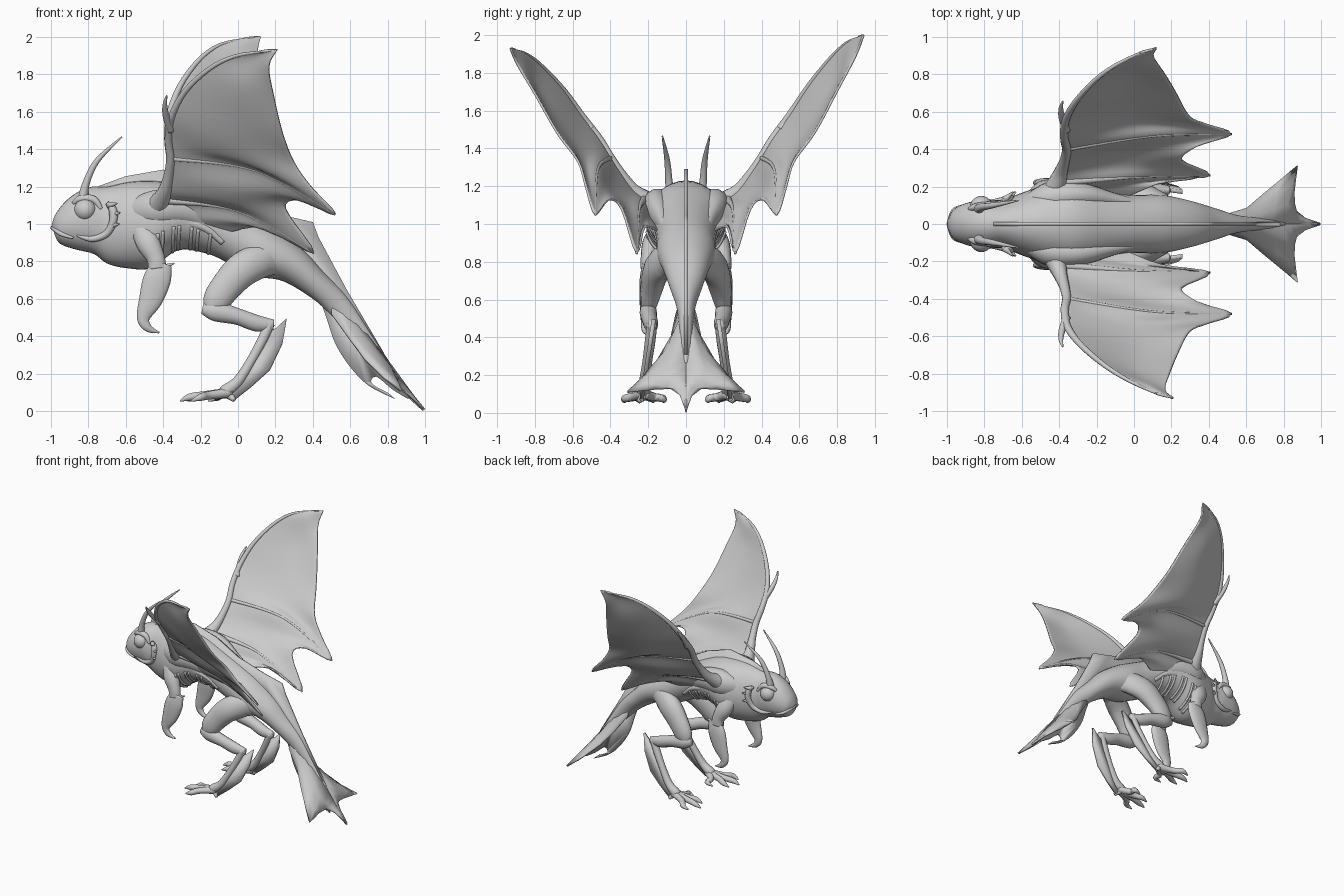
import bpy, bmesh, math
from mathutils import Vector


def spline(pts, n):
    """Catmull-Rom through tuples of any length."""
    out = []
    for i in range(len(pts) - 1):
        a, b, c, d = pts[max(i - 1, 0)], pts[i], pts[i + 1], pts[min(i + 2, len(pts) - 1)]
        for k in range(n):
            t = k / n
            out.append(tuple(0.5 * (2 * q + (r - p) * t + (2 * p - 5 * q + 4 * r - s) * t * t
                                    + (3 * q - p - 3 * r + s) * t ** 3)
                             for p, q, r, s in zip(a, b, c, d)))
    out.append(tuple(pts[-1]))
    return out


def finish(name, bm, thick=0):
    bmesh.ops.recalc_face_normals(bm, faces=bm.faces)
    me = bpy.data.meshes.new(name)
    bm.to_mesh(me)
    bm.free()
    ob = bpy.data.objects.new(name, me)
    bpy.context.collection.objects.link(ob)
    for p in me.polygons:
        p.use_smooth = True
    if thick:
        m = ob.modifiers.new("thickness", 'SOLIDIFY')
        m.thickness, m.offset = thick, 0
    return ob


def loft(name, rings, closed=True, thick=0):
    bm = bmesh.new()
    vs = [[bm.verts.new(p) for p in r] for r in rings]
    n = len(vs[0])
    for a, b in zip(vs, vs[1:]):
        for i in range(n if closed else n - 1):
            j = (i + 1) % n
            bm.faces.new((a[i], a[j], b[j], b[i]))
    if closed:
        bm.faces.new(vs[0])
        bm.faces.new(vs[-1])
    return finish(name, bm, thick)


def limb(name, pts, s=1, n=6, seg=14):
    """Tapered tube; points are x, y, z, half width across, half depth."""
    pts = spline([(p[0], p[1] * s) + tuple(p[2:]) + ((p[3],) if len(p) == 4 else ()) for p in pts], n)
    rings = []
    for i, p in enumerate(pts):
        t = (Vector(pts[min(i + 1, len(pts) - 1)][:3]) - Vector(pts[max(i - 1, 0)][:3])).normalized()
        side = Vector((0, 1, 0))
        side = (side - t * t.dot(side)).normalized()
        up = t.cross(side)
        rings.append([Vector(p[:3]) + side * max(p[3], .002) * math.cos(a) + up * max(p[4], .002) * math.sin(a)
                      for a in (2 * math.pi * k / seg for k in range(seg))])
    return loft(name, rings)


def sheet(name, outline, thick):
    bm = bmesh.new()
    bm.faces.new([bm.verts.new(p) for p in outline])
    return finish(name, bm, thick)


# Body from snout to tail: top x, z, bottom x, z, half width
body = spline([(-.995, .995, -.98, .945, .03), (-.97, 1.06, -.95, .895, .08), (-.9, 1.14, -.87, .865, .115),
               (-.8, 1.195, -.77, .84, .13), (-.7, 1.2, -.7, .79, .13), (-.58, 1.225, -.6, .765, .17),
               (-.45, 1.23, -.46, .765, .21), (-.3, 1.21, -.32, .86, .205), (-.12, 1.13, -.16, .84, .17),
               (.05, 1.05, -.03, .78, .155), (.2, .97, .1, .72, .155), (.35, .86, .24, .695, .125),
               (.46, .74, .4, .6, .085), (.59, .6, .51, .5, .047), (.73, .385, .67, .34, .03),
               (.87, .175, .83, .15, .02), (1.0, .012, .985, .003, .004)], 5)


def body_point(st, a):
    xt, zt, xb, zb, w = st
    u = math.sin(a)
    return ((xt + xb) / 2 + (xt - xb) / 2 * u, w * math.cos(a), (zt + zb) / 2 + (zt - zb) / 2 * u)


loft("body", [[body_point(s, 2 * math.pi * k / 32) for k in range(32)] for s in body])

# Thin ridge along the back with a raised peak
ridge = [(-.75, 1.2), (-.6, 1.255), (-.4, 1.29), (-.2, 1.23), (0, 1.12), (.25, 1.045), (.4, 1.01), (.43, .93),
         (.58, .65), (.78, .31), (.7, .36), (.5, .6), (.3, .8), (0, .95), (-.4, 1.1), (-.7, 1.1)]
sheet("back_crest", [(x, 0, z) for x, z in ridge], .02)

# Lower tail fin with hooked tip
keel = spline([(.45, .56), (.475, .49), (.52, .36), (.6, .235), (.7, .135), (.84, .065)], 4)
keel += spline([(.8, .1), (.74, .13), (.71, .16), (.74, .185), (.82, .12), (.9, .07)], 3)
keel += [(.95, .06), (.75, .33), (.58, .55)]
sheet("tail_keel", [(x, 0, z) for x, z in keel], .016)

# Wing membrane rows, leading edge / middle / trailing edge, from tip to flank
wing = [(.12, .905, 1.92, .16, .915, 1.925, .21, .93, 1.93),
        (-.02, .84, 1.895, .08, .86, 1.87, .165, .89, 1.84),
        (-.15, .76, 1.83, .02, .80, 1.74, .19, .80, 1.69),
        (-.28, .65, 1.71, 0, .70, 1.58, .24, .68, 1.48),
        (-.355, .55, 1.57, 0, .60, 1.43, .30, .57, 1.33),
        (-.37, .46, 1.45, .02, .53, 1.34, .39, .53, 1.2),
        (-.36, .40, 1.35, .1, .47, 1.285, .52, .48, 1.05),
        (-.37, .34, 1.26, 0, .40, 1.19, .33, .41, 1.13),
        (-.39, .28, 1.18, -.03, .32, 1.115, .255, .34, 1.08),
        (-.41, .22, 1.13, 0, .25, 1.07, .405, .26, .845),
        (-.43, .17, 1.09, -.15, .2, 1.03, .15, .22, .985),
        (-.43, .15, 1.02, -.25, .15, 1.0, -.08, .13, .95)]


def warp(p, s):
    """The left wing tip is lifted slightly higher than the right one."""
    w = max(0, (p[2] - 1.3) / .63) ** 2.5 if s > 0 else 0
    return (p[0] - .09 * w, p[1] + .01 * w, p[2] + .07 * w) + tuple(p[3:])


for s, tag in ((1, "left"), (-1, "right")):
    rows = [spline([warp(r[i:i + 3], s) for i in (0, 3, 6)], 8) for r in spline(wing, 4)]
    loft(tag + "_wing", [[(x, y * s, z) for x, y, z in r] for r in rows], False, .012)

    # Wing bones: arm with leading edge, two fingers, thumb claw
    edge_r = [.006, .01, .013, .016, .02, .022, .024, .027, .036, .05, .06, .06]
    limb(tag + "_wing_arm", [warp(r[:3], s) + (q,) for r, q in zip(wing, edge_r)], s, 4)
    limb(tag + "_wing_tip", [warp(wing[0][i:i + 3], s) + (q,) for i, q in ((0, .007), (3, .008), (6, .003))], s, 3, 8)
    for row, r0 in ((6, .014), (9, .025)):
        r = wing[row]
        limb(tag + "_wing_finger", [warp(r[i:i + 3], s) + (q,) for i, q in ((0, r0), (3, .009), (6, .007))], s, 8, 10)
    limb(tag + "_thumb", [(-.36, .5, 1.5, .022), (-.385, .57, 1.58, .018), (-.39, .62, 1.64, .012),
                          (-.38, .655, 1.685, .004)], s)
    limb(tag + "_shoulder", [(-.6, .1, 1.05, .03, .05), (-.45, .14, 1.08, .085, .1), (-.3, .155, 1.085, .07, .09),
                             (-.12, .13, 1.02, .04, .06), (.02, .11, .97, .02, .03)], s)
    limb(tag + "_flank_fold", [(-.45, .17, .88, .02), (-.42, .175, .97, .025), (-.32, .175, 1.01, .025),
                               (-.18, .16, .98, .022), (-.08, .14, .9, .016)], s)
    # Ribs wrap the hollow belly
    for k in range(7):
        st = body[31 + k * 3 // 2]
        limb("rib", [(x, y, z, .01) for x, y, z in (body_point(st, -a) for a in (.25, .6, 1.0, 1.35))], s, 3, 6)

    # Head: eye, horn, cheek frill, lips
    bpy.ops.mesh.primitive_uv_sphere_add(segments=24, ring_count=14, radius=.06, location=(-.815, .09 * s, 1.075))
    bpy.context.object.name = tag + "_eye"
    bpy.ops.object.shade_smooth()
    limb(tag + "_brow", [(-.88, .08, 1.11, .01), (-.84, .092, 1.135, .02), (-.77, .1, 1.13, .02),
                         (-.73, .11, 1.08, .01)], s)
    limb(tag + "_horn", [(-.83, .08, 1.12, .03), (-.81, .09, 1.22, .02), (-.75, .1, 1.34, .015),
                         (-.62, .125, 1.465, .004)], s)
    limb(tag + "_cheek_frill", [(-.7, .125, 1.11, .01), (-.67, .135, 1.08, .022), (-.665, .14, 1.02, .022),
                                (-.7, .125, .95, .02), (-.78, .11, .92, .016), (-.86, .1, .94, .006)], s)
    for x, z in ((-.66, 1.1), (-.645, 1.05), (-.65, .99)):
        limb("frill_spike", [(x - .03, .13, z, .02), (x + .015, .172, z + .01, .003)], s, 3, 8)
    limb(tag + "_lip", [(-.99, .0, .98, .012), (-.97, .06, .965, .012), (-.94, .085, .945, .012),
                        (-.88, .1, .925, .006)], s)

    # Small front arm with a blade-like forearm
    limb(tag + "_upper_arm", [(-.52, .14, 1.0, .04, .06), (-.48, .18, .9, .05, .065), (-.44, .2, .82, .04, .05),
                              (-.43, .21, .76, .03, .05)], s)
    limb(tag + "_forearm", [(-.4, .21, .79, .02, .05), (-.43, .215, .71, .03, .075), (-.465, .22, .6, .026, .065),
                            (-.505, .22, .5, .02, .036), (-.48, .22, .445, .016, .022), (-.42, .215, .42, .004)], s)
    limb(tag + "_elbow_spur", [(-.43, .21, .76, .02), (-.34, .21, .79, .004)], s)

    # Hind leg: thigh, shin, finned lower leg
    limb(tag + "_thigh", [(.25, .07, .79, .03, .06), (.14, .11, .805, .06, .09), (.03, .155, .76, .07, .095),
                          (-.06, .18, .67, .06, .085), (-.115, .195, .59, .048, .075), (-.14, .2, .53, .03, .045)], s)
    limb(tag + "_shin", [(-.19, .2, .55, .022, .03), (-.12, .2, .535, .045, .055), (.0, .195, .505, .042, .045),
                         (.1, .185, .47, .038, .045), (.19, .18, .46, .022, .03)], s)
    limb(tag + "_lower_leg", [(.17, .18, .47, .028), (.13, .19, .38, .028), (.07, .205, .27, .026),
                              (.0, .22, .16, .03), (-.07, .225, .105, .035), (-.1, .225, .09, .015)], s)
    fin = [(.14, .43), (.2, .44), (.26, .495), (.237, .36), (.17, .22), (.07, .13), (-.02, .06), (-.05, .1), (.04, .22)]
    sheet(tag + "_leg_fin", [(x, s * (.245 - .15 * z), z) for x, z in fin], .022)
    # Clawed toes
    for tx, ty in ((-.31, .25), (-.25, .325), (-.27, .175), (-.16, .12)):
        mx, my = (tx - .06) / 2, (ty + .225) / 2
        limb(tag + "_toe", [(-.04, .225, .1, .028), (mx, my, .085, .023), (tx + .05, ty, .075, .02),
                            (tx, ty, .055, .004)], s, 4, 10)
    limb(tag + "_hind_toe", [(-.05, .225, .09, .025), (-.02, .25, .06, .012)], s, 4, 10)

    # Drooping tail fluke: spine x, edge x, y, z
    fluke = [(.5, .5, .05, .52), (.58, .6, .08, .38), (.66, .68, .15, .275), (.73, .78, .235, .18),
             (.79, .87, .31, .11), (.83, .86, .25, .115), (.87, .845, .16, .125), (.9, .85, .08, .13),
             (.94, .91, .03, .09), (.985, .99, .005, .015)]
    loft(tag + "_tail_fluke", [[(c + (x - c) * t, y * s * t, (1 - t) * (.36 - 1.36 * (c - .73)) + t * z)
                                for t in (0, .33, .67, 1)] for c, x, y, z in fluke], False, .014)
